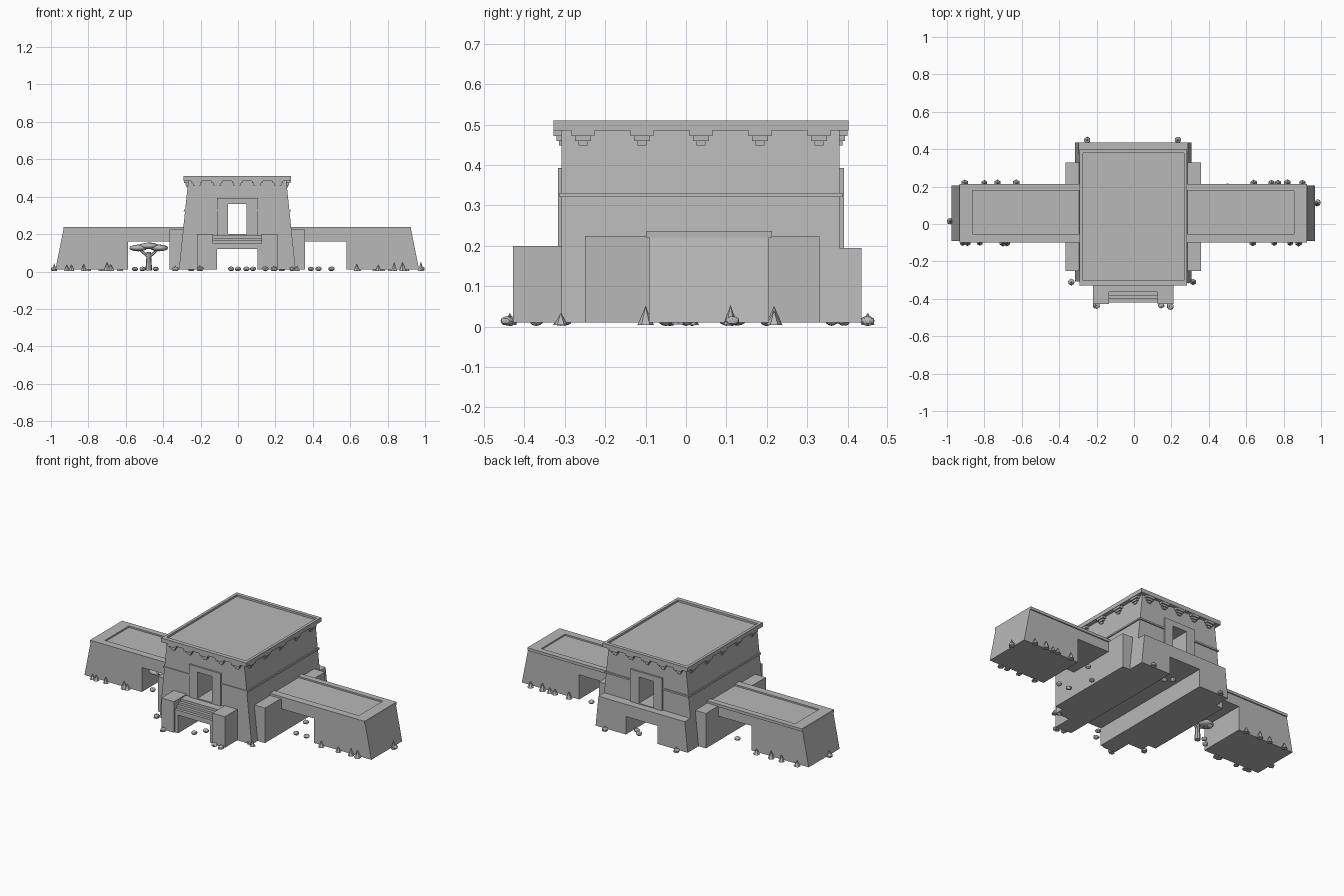
import bpy, bmesh, math, random
from mathutils import Vector, Matrix

if "Cube" in bpy.data.objects:
    bpy.data.objects.remove(bpy.data.objects["Cube"])

random.seed(4)
CX = -0.004   # centre line of the building
G = 0.01      # underside of the building

stone = bpy.data.materials.new("plain_grey")
stone.diffuse_color = (0.48, 0.48, 0.48, 1)
stone.use_nodes = True
stone.node_tree.nodes["Principled BSDF"].inputs["Base Color"].default_value = stone.diffuse_color


def finish(name, bm):
    bmesh.ops.recalc_face_normals(bm, faces=bm.faces)
    me = bpy.data.meshes.new(name)
    bm.to_mesh(me)
    bm.free()
    me.materials.append(stone)
    ob = bpy.data.objects.new(name, me)
    bpy.context.collection.objects.link(ob)
    return ob


def prism(name, pts, a, b, axis='Y'):
    """Extrude an (x,z) profile along Y or a (y,z) profile along X."""
    bm = bmesh.new()
    place = (lambda p, t: (p[0], t, p[1])) if axis == 'Y' else (lambda p, t: (t, p[0], p[1]))
    lo = [bm.verts.new(place(p, a)) for p in pts]
    hi = [bm.verts.new(place(p, b)) for p in pts]
    bm.faces.new(lo)
    bm.faces.new(hi)
    n = len(pts)
    for i in range(n):
        j = (i + 1) % n
        bm.faces.new((lo[i], lo[j], hi[j], hi[i]))
    return finish(name, bm)


def box(name, x0, x1, y0, y1, z0, z1):
    return prism(name, [(x0, z0), (x1, z0), (x1, z1), (x0, z1)], y0, y1)


def cut(ob, *cutters):
    for c in cutters:
        m = ob.modifiers.new("cut", 'BOOLEAN')
        m.operation, m.solver, m.object = 'DIFFERENCE', 'EXACT', c
        bpy.context.view_layer.objects.active = ob
        bpy.ops.object.modifier_apply(modifier=m.name)


# cutters: see-through doorway and low passage under the building
door_cut = box("door_cutter", CX - .049, CX + .049, -.6, .6, .20, .36)
tunnel_cut = box("tunnel_cutter", CX - .107, CX + .107, -.6, .6, -.1, .12)
roof_cut = box("roof_cutter", CX - .27, CX + .27, -.302, .38, .498, .6)


def half(z):
    return .312 - .05 * (z - G) / .475   # tower half width at a height


def taper(z0, z1, e=0):
    return [(CX - half(z0) - e, z0), (CX + half(z0) + e, z0),
            (CX + half(z1) + e, z1), (CX - half(z1) - e, z1)]


# tower, ledge behind it, band and roof slab
cut(prism("tower_body", taper(G, .487), -.308, .38), door_cut, tunnel_cut)
cut(prism("back_platform", taper(G, .195), .378, .435), tunnel_cut)
cut(prism("tower_band", taper(.321, .331, .007), -.313, .387), door_cut)
cut(box("roof_slab", CX - .287, CX + .287, -.328, .402, .485, .51), roof_cut)

# door frames front and back
for name, y0, y1 in (("front_door_frame", -.317, -.30), ("back_door_frame", .37, .391)):
    cut(box(name, CX - .107, CX + .107, y0, y1, .19, .393), door_cut)

# stepped corbels under the roof: (width, reach, bottom, top)
tiers = [(.057, .020, .472, .486), (.040, .013, .460, .473), (.022, .007, .448, .461)]
for i in range(5):
    x = CX + (i - 2) * .108
    y = .037 + (i - 2) * .146
    for k, (w, r, z0, z1) in enumerate(tiers):
        box("front_corbel", x - w / 2, x + w / 2, -.308 - r, -.30, z0, z1)
        box("back_corbel", x - w / 2, x + w / 2, .37, .38 + r, z0, z1)
        for s in (-1, 1):
            a, b = sorted((CX + s * .255, CX + s * (.264 + r)))
            box("side_corbel", a, b, y - w / 2, y + w / 2, z0, z1)

# front stairs between two piers
steps = [(-.30, G), (-.42, G), (-.42, .15)]
for i in range(4):
    y, z = -.402 + i * .019, .15 + i * .0145
    steps += [(y, z), (y, z + .0145)] if i < 3 else [(y, z), (-.30, z)]
cut(prism("front_stairs", steps, CX - .132, CX + .132, 'X'), tunnel_cut)
for s in (-1, 1):
    a, b = sorted((CX + s * .13, CX + s * .215))
    box("stair_pier", a, b, -.428, -.30, G, .2)

# side wings: buttress, bridge over an opening, sloped end, recessed top with a lip
for s, side in ((-1, "left"), (1, "right")):
    a, b = sorted((CX + s * .25, CX + s * .362))
    buttress = box(side + "_buttress", a, b, -.25, .33, G, .224)
    prof = [(.25, .16), (.583, .16), (.583, G), (.972, G), (.929, .226), (.25, .226)]
    prism(side + "_wing", [(CX + s * x, z) for x, z in prof], -.092, .206)
    a, b = sorted((CX + s * .25, CX + s * .93))
    lip = box(side + "_wing_lip", a, b, -.098, .213, .220, .237)
    a, b = sorted((CX + s * .22, CX + s * .86))
    c = box("recess_cutter", a, b, -.053, .178, .228, .3)
    cut(lip, c)
    bpy.data.objects.remove(c)

for c in (door_cut, tunnel_cut, roof_cut):
    bpy.data.objects.remove(c)


def blob(name, x, y, z, rx, ry, rz, sub=2, jitter=0.0):
    bm = bmesh.new()
    bmesh.ops.create_icosphere(bm, subdivisions=sub, radius=1)
    for v in bm.verts:
        k = 1 + random.uniform(-jitter, jitter)
        v.co = Vector((x + v.co.x * rx * k, y + v.co.y * ry * k, z + v.co.z * rz * k))
    ob = finish(name, bm)
    if jitter == 0:
        for p in ob.data.polygons:
            p.use_smooth = True
    return ob


def cone(name, x, y, z, r1, r2, h, n=6):
    bm = bmesh.new()
    bmesh.ops.create_cone(bm, cap_ends=True, segments=n, radius1=r1, radius2=r2, depth=h,
                          matrix=Matrix.Translation((x, y, z + h / 2)))
    return finish(name, bm)


# pointed tufts along the foot of the wings
front_x = [-.915, -.89, -.825, -.70, -.68, .635, .75, .835, .88]
back_x = [-.905, -.80, -.73, -.63, .64, .735, .77, .82, .90]
for xs, y in ((front_x, -.10), (back_x, .218)):
    for x in xs:
        cone("grass_tuft", x, y, .004, random.uniform(.016, .021), 0, random.uniform(.03, .05))
for x, y, h in ((-.982, .015, .04), (.978, .11, .05), (-.335, -.312, .03), (.316, -.31, .03),
                (-.205, -.436, .03), (.19, -.438, .025), (-.25, .45, .03), (.235, .45, .03)):
    cone("grass_tuft", x, y, .004, .017, 0, h)

# rocks around corners and inside the openings
rocks = [(-.984, .015), (.982, .115), (-.2, -.437), (.145, -.434), (.195, -.442), (-.25, .448),
         (.235, .45), (-.335, -.31), (.29, -.30), (-.037, -.37), (.0, -.31), (.045, .39),
         (.08, .36), (.43, -.05), (.5, -.05), (.5, .2), (.39, .1), (-.44, .13), (-.55, -.04),
         (-.51, .0)]
for x, y in rocks:
    blob("rock", x, y, .014, .017, .017, .012, 2, .08)

# flat-topped tree under the left bridge
tx, ty = -.477, -.02
cone("tree_trunk", tx, ty, .005, .018, .011, .10, 8)
for s in (-1, 1):
    a, b = Vector((tx, ty, .075)), Vector((tx + s * .05, ty, .12))
    bm = bmesh.new()
    bmesh.ops.create_cone(bm, cap_ends=True, segments=6, radius1=.008, radius2=.006,
                          depth=(b - a).length, matrix=Matrix.Translation((a + b) / 2)
                          @ (b - a).to_track_quat('Z', 'Y').to_matrix().to_4x4())
    finish("tree_branch", bm)
    blob("tree_foliage", tx + s * .056, ty, .126, .05, .045, .018)
blob("tree_foliage", tx, ty, .137, .055, .05, .018)
